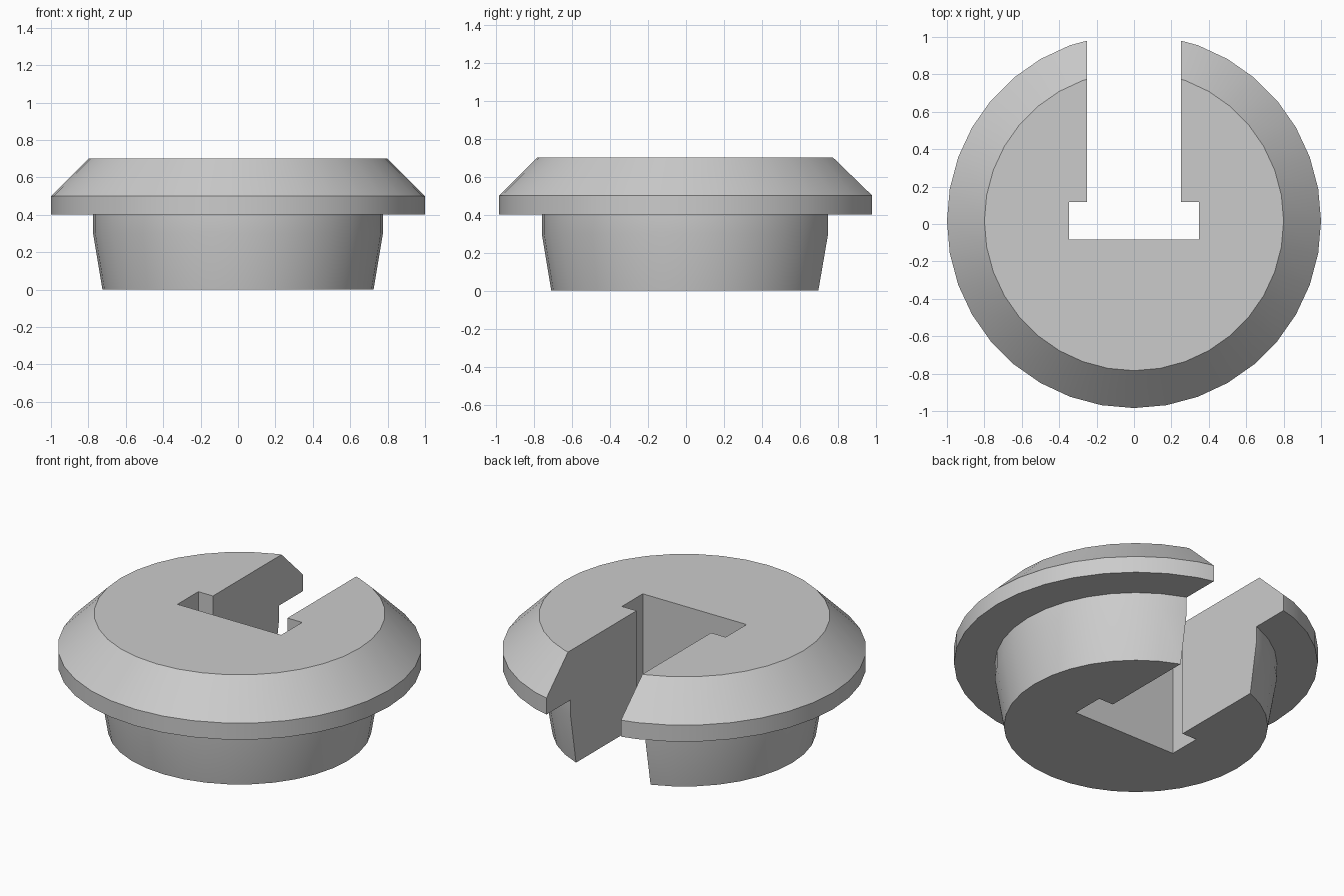
import bpy
import bmesh
from math import cos, sin, tau, radians

cube = bpy.data.objects.get("Cube")
if cube:
    bpy.data.objects.remove(cube)

SIDES = 36
CENTRE_Y = 0.016

grey = bpy.data.materials.new("plain grey")
grey.use_nodes = True
colour = (0.6, 0.6, 0.6, 1)
grey.diffuse_color = colour
grey.node_tree.nodes["Principled BSDF"].inputs["Base Color"].default_value = colour


def finish(name, bm):
    bmesh.ops.recalc_face_normals(bm, faces=bm.faces)
    mesh = bpy.data.meshes.new(name)
    bm.to_mesh(mesh)
    bm.free()
    mesh.materials.append(grey)
    obj = bpy.data.objects.new(name, mesh)
    bpy.context.collection.objects.link(obj)
    return obj


def turned(name, profile):
    """Solid of revolution from (radius, height) pairs, capped at both ends."""
    bm = bmesh.new()
    rings = [[bm.verts.new((r * cos(tau * i / SIDES),
                            CENTRE_Y + r * sin(tau * i / SIDES), z))
              for i in range(SIDES)] for r, z in profile]
    for low, high in zip(rings, rings[1:]):
        for i in range(SIDES):
            j = (i + 1) % SIDES
            bm.faces.new((low[i], low[j], high[j], high[i]))
    bm.faces.new(rings[0])
    bm.faces.new(rings[-1])
    return finish(name, bm)


def prism(name, outline, z0, z1):
    bm = bmesh.new()
    face = bm.faces.new([bm.verts.new((x, y, z0)) for x, y in outline])
    top = bmesh.ops.extrude_face_region(bm, geom=[face])["geom"]
    bmesh.ops.translate(bm, vec=(0, 0, z1 - z0),
                        verts=[v for v in top if isinstance(v, bmesh.types.BMVert)])
    return finish(name, bm)


# Tapered stem, wide flange and bevelled cap in one turned body
body = turned("plug_body", [(0.725, 0), (0.775, 0.3), (0.775, 0.4),
                            (1, 0.4), (1, 0.5), (0.8, 0.7)])

# T-shaped slot, open at the back
half = [(0.348, -0.083), (0.348, 0.117), (0.25, 0.117), (0.25, 1.3)]
slot = prism("slot_cutter", half + [(-x, y) for x, y in reversed(half)], -0.2, 1)
slot.hide_render = True

cut = body.modifiers.new("slot", "BOOLEAN")
cut.operation = "DIFFERENCE"
cut.solver = "EXACT"
cut.object = slot

# Bake the cut so the sharp edges follow the finished shape
bpy.context.view_layer.objects.active = body
bpy.ops.object.select_all(action="DESELECT")
body.select_set(True)
bpy.ops.object.modifier_apply(modifier=cut.name)
bpy.data.objects.remove(slot)
bpy.ops.object.shade_smooth_by_angle(angle=radians(30))
